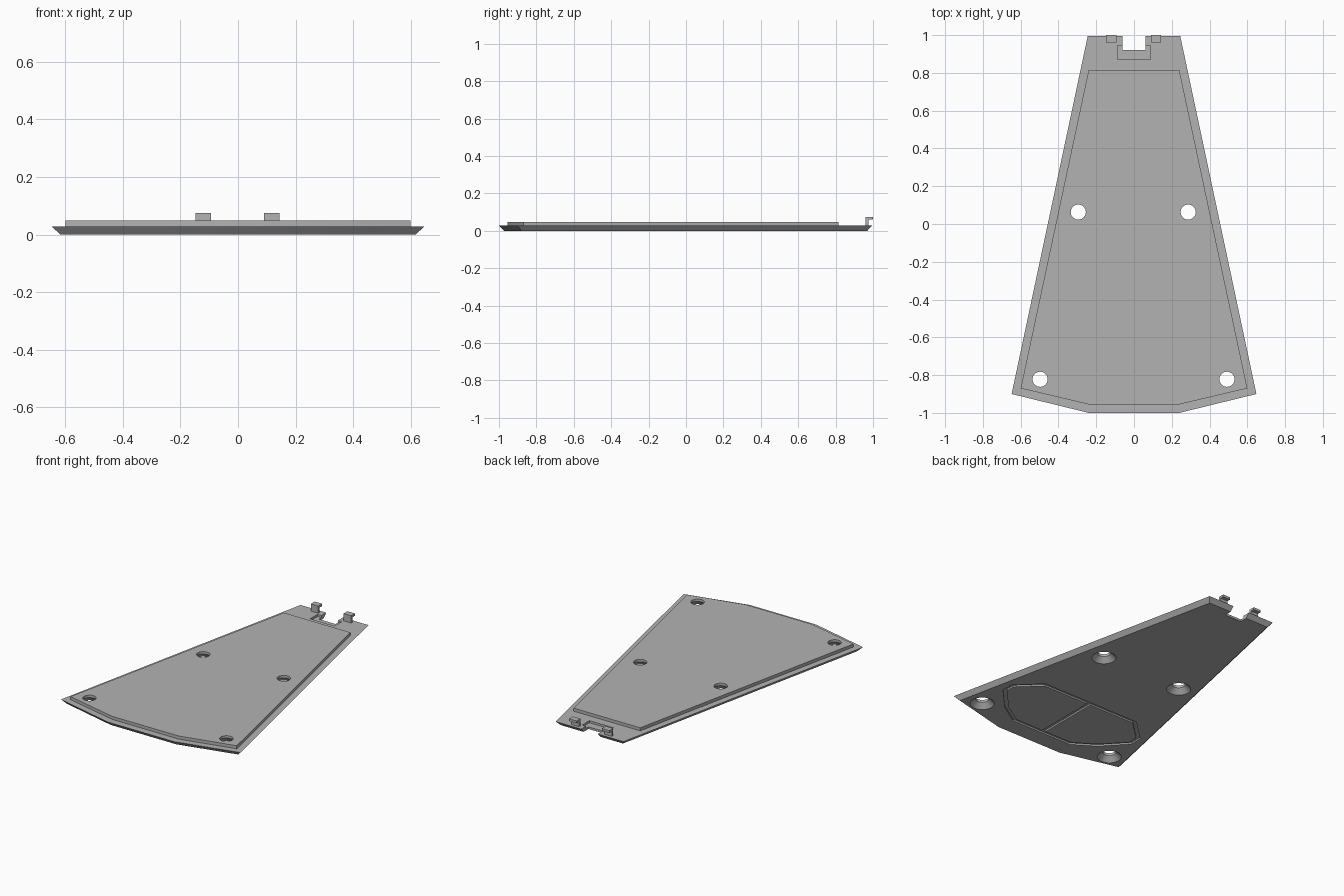
import bpy, bmesh
from mathutils import Vector

cube = bpy.data.objects.get("Cube")
if cube:
    bpy.data.objects.remove(cube, do_unlink=True)

grey = bpy.data.materials.new("plain_grey")
grey.use_nodes = True
grey.diffuse_color = (0.45, 0.45, 0.45, 1)
grey.node_tree.nodes["Principled BSDF"].inputs["Base Color"].default_value = grey.diffuse_color


def mirrored(half):
    """Close a symmetric outline from its right half."""
    return half + [(-x, y) for x, y in reversed(half)]


def inset(outline, d):
    """Move every edge of a convex outline inward by d."""
    pts = [Vector(p) for p in outline]
    mid = sum(pts, Vector((0, 0))) / len(pts)
    result = []
    for i, p in enumerate(pts):
        a = (p - pts[i - 1]).normalized()
        b = (pts[(i + 1) % len(pts)] - p).normalized()
        na, nb = Vector((-a.y, a.x)), Vector((-b.y, b.x))
        if na.dot(mid - p) < 0:
            na, nb = -na, -nb
        result.append(tuple(p + (na + nb) * d / (1 + na.dot(nb))))
    return result


def loft(name, rings):
    """Solid through rings of 3D points, capped at both ends."""
    bm = bmesh.new()
    loops = [[bm.verts.new(p) for p in ring] for ring in rings]
    n = len(loops[0])
    for lo, hi in zip(loops, loops[1:]):
        for i in range(n):
            j = (i + 1) % n
            bm.faces.new((lo[i], lo[j], hi[j], hi[i]))
    bm.faces.new(loops[0])
    bm.faces.new(loops[-1])
    bmesh.ops.recalc_face_normals(bm, faces=bm.faces)
    mesh = bpy.data.meshes.new(name)
    bm.to_mesh(mesh)
    bm.free()
    mesh.materials.append(grey)
    ob = bpy.data.objects.new(name, mesh)
    bpy.context.collection.objects.link(ob)
    return ob


def slab(name, outline, z0, z1, lower=None):
    return loft(name, [[(x, y, z0) for x, y in lower or outline],
                       [(x, y, z1) for x, y in outline]])


def box(name, x, y0, y1, z0, z1):
    return slab(name, mirrored([(x, y0), (x, y1)]), z0, z1)


def countersink(x, y):
    """Round hole that flares towards the underside."""
    bm = bmesh.new()
    bmesh.ops.create_circle(bm, segments=32, radius=1)
    circle = [v.co.copy() for v in bm.verts]
    bm.free()
    steps = [(0.077, -0.005), (0.04, 0.032), (0.04, 0.1)]
    return loft("hole_cutter", [[(x + c.x * r, y + c.y * r, z) for c in circle]
                                for r, z in steps])


def carve(ob, cutters):
    for c in cutters:
        mod = ob.modifiers.new("cut", "BOOLEAN")
        mod.operation, mod.solver, mod.object = "DIFFERENCE", "EXACT", c
    graph = bpy.context.evaluated_depsgraph_get()
    mesh = bpy.data.meshes.new_from_object(ob.evaluated_get(graph))
    ob.modifiers.clear()
    ob.data = mesh


# Tapered plate with a bevelled underside, and the raised panel on it
TOP = 0.028
edge = mirrored([(0.24, -1), (0.648, -0.9), (0.245, 0.995)])
plate = slab("base_plate", edge, 0, TOP, inset(edge, 0.026))
panel_edge = mirrored([(0.24, -0.955), (0.6, -0.87), (0.24, 0.815)])
panel = slab("raised_panel", panel_edge, TOP, 0.048)

# Countersunk screw holes, end notch with a shallow step, underside pocket
holes = [countersink(x, y) for x, y in
         [(-0.295, 0.063), (0.287, 0.063), (-0.497, -0.822), (0.492, -0.822)]]
notch = box("notch_cutter", 0.06, 0.92, 1.1, -0.1, 0.1)
step = box("step_cutter", 0.088, 0.87, 0.945, 0.014, 0.1)
DEPTH = 0.01
half = [(0.22, -0.86), (0.36, -0.77), (0.5, -0.62), (0.5, -0.54), (0.354, -0.4)]
pocket = slab("pocket_cutter", mirrored(half), -0.05, DEPTH)

carve(plate, holes + [notch, step, pocket])
carve(panel, holes)
for cutter in holes + [notch, step, pocket]:
    bpy.data.objects.remove(cutter, do_unlink=True)

# Two flush pads fill the pocket, leaving a groove around and between them
for side, sign in (("left", 1), ("right", -1)):
    pad = inset([(-0.01, -0.86)] + half + [(-0.01, -0.4)], 0.022)
    slab(side + "_underside_pad", [(sign * x, y) for x, y in pad], 0, DEPTH)

# Hooked clips at the narrow end
profile = [(0.96, TOP), (0.975, TOP), (0.975, 0.06),
           (1, 0.06), (1, 0.075), (0.96, 0.075)]
for side, x in (("left", 0.117), ("right", -0.12)):
    loft(side + "_clip", [[(x + dx, y, z) for y, z in profile]
                          for dx in (-0.027, 0.027)])

# Smooth only the hole walls
bpy.ops.object.select_all(action="DESELECT")
for ob in (plate, panel):
    ob.select_set(True)
bpy.context.view_layer.objects.active = plate
bpy.ops.object.shade_smooth_by_angle(angle=0.4)
